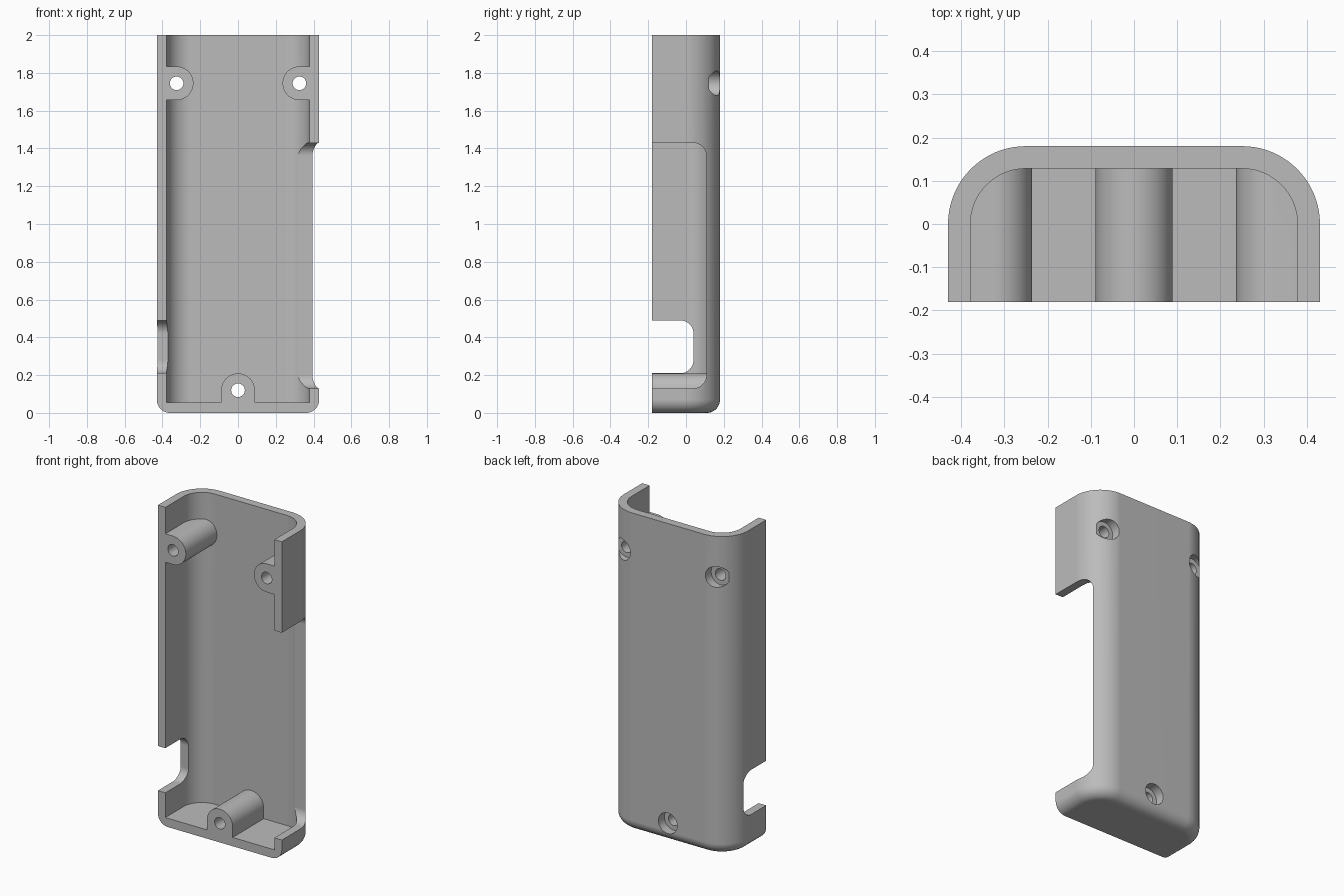
import bpy, bmesh
from math import sin, cos, pi
from mathutils import Vector

cube = bpy.data.objects.get("Cube")
if cube:
    bpy.data.objects.remove(cube, do_unlink=True)

FRONT, HALF_W, BACK, CORNER = -0.18, 0.43, 0.18, 0.18
WALL, FLOOR, EDGE = 0.052, 0.055, 0.07
BOSS_R, HOLE_R, SINK_R = 0.089, 0.036, 0.065
SCREWS = [(-0.325, 1.745), (0.325, 1.745), (0, 0.12)]


def arc(cx, cy, r, start, end, n):
    return [(cx + r * cos(start + (end - start) * i / n),
             cy + r * sin(start + (end - start) * i / n)) for i in range(n + 1)]


def u_profile(inset, front):
    """Section in x and y: straight sides, two round back corners."""
    cx, cy, r = HALF_W - CORNER, BACK - CORNER, CORNER - inset
    return ([(HALF_W - inset, front)] + arc(cx, cy, r, 0, pi / 2, 20)
            + arc(-cx, cy, r, pi / 2, pi, 20) + [(inset - HALF_W, front)])


def loft(name, rings):
    """Closed solid through a stack of matching rings of points."""
    bm = bmesh.new()
    loops = [[bm.verts.new(p) for p in ring] for ring in rings]
    n = len(loops[0])
    for a, b in zip(loops, loops[1:]):
        for i in range(n):
            j = (i + 1) % n
            bm.faces.new((a[i], a[j], b[j], b[i]))
    bm.faces.new(loops[0][::-1])
    bm.faces.new(loops[-1])
    bmesh.ops.recalc_face_normals(bm, faces=bm.faces)
    mesh = bpy.data.meshes.new(name)
    bm.to_mesh(mesh)
    bm.free()
    obj = bpy.data.objects.new(name, mesh)
    bpy.context.collection.objects.link(obj)
    return obj


def along_y(name, pts, lo, hi):
    return loft(name, [[Vector((x, y, z)) for x, z in pts] for y in (lo, hi)])


def along_x(name, pts, lo, hi):
    return loft(name, [[Vector((x, y, z)) for y, z in pts] for x in (lo, hi)])


def subtract(target, cutter):
    mod = target.modifiers.new("cut", 'BOOLEAN')
    mod.operation, mod.solver, mod.object = 'DIFFERENCE', 'EXACT', cutter
    bpy.context.view_layer.objects.active = target
    bpy.ops.object.modifier_apply(modifier=mod.name)
    bpy.data.objects.remove(cutter, do_unlink=True)


def side_opening(depth, low, high, r=0.07):
    """Slot in y and z, open to the front, with two round inner corners."""
    return ([(-0.4, low)] + arc(depth - r, low + r, r, -pi / 2, 0, 12)
            + arc(depth - r, high - r, r, 0, pi / 2, 12) + [(-0.4, high)])


# Outer body with a rounded bottom edge
rings = []
for i in range(13):
    t = pi / 2 * i / 12
    rings.append([(x, y, EDGE * (1 - sin(t)))
                  for x, y in u_profile(EDGE * (1 - cos(t)), FRONT)][:])
rings = rings[::-1]
rings.append([(x, y, 2) for x, y in u_profile(0, FRONT)])
# The edge curves inward toward the base
rings = [[(x, y, z) for x, y, z in ring] for ring in rings]
shell = loft("case_shell", rings)

# Cavity, leaving the screw bosses standing
cavity = loft("cavity", [[(x, y, z) for x, y in u_profile(WALL, -0.3)]
                         for z in (FLOOR, 2.2)])
for x, z in SCREWS:
    if x:
        side = 1 if x > 0 else -1
        pts = arc(x, z, BOSS_R, side * pi / 2, side * pi / 2 + pi, 32)
        pts += [(side * 0.6, pts[-1][1]), (side * 0.6, pts[0][1])]
    else:
        pts = arc(x, z, BOSS_R, 0, pi, 32) + [(-BOSS_R, -0.2), (BOSS_R, -0.2)]
    subtract(cavity, along_y("boss", pts, -0.5, 0.4))
subtract(shell, cavity)

# Screw holes and their counterbores in the back
for x, z in SCREWS:
    for r, lo in ((HOLE_R, -0.4), (SINK_R, 0.122)):
        subtract(shell, along_y("hole", arc(x, z, r, 0, 2 * pi, 40)[:-1], lo, 0.4))

# Long opening in one side, small notch in the other
subtract(shell, along_x("long_opening", side_opening(0.108, 0.13, 1.43), 0.2, 0.6))
subtract(shell, along_x("small_notch", side_opening(0.04, 0.21, 0.49), -0.6, -0.3))

# Colour and shading
grey = bpy.data.materials.new("plain_grey")
grey.use_nodes = True
grey.diffuse_color = (0.5, 0.5, 0.5, 1)
grey.node_tree.nodes["Principled BSDF"].inputs["Base Color"].default_value = (0.5, 0.5, 0.5, 1)
shell.data.materials.clear()
shell.data.materials.append(grey)
for face in shell.data.polygons:
    face.material_index = 0
bpy.ops.object.select_all(action='DESELECT')
shell.select_set(True)
bpy.context.view_layer.objects.active = shell
bpy.ops.object.shade_smooth_by_angle(angle=pi / 7)
weighted = shell.modifiers.new("even_shading", 'WEIGHTED_NORMAL')
weighted.keep_sharp = True
